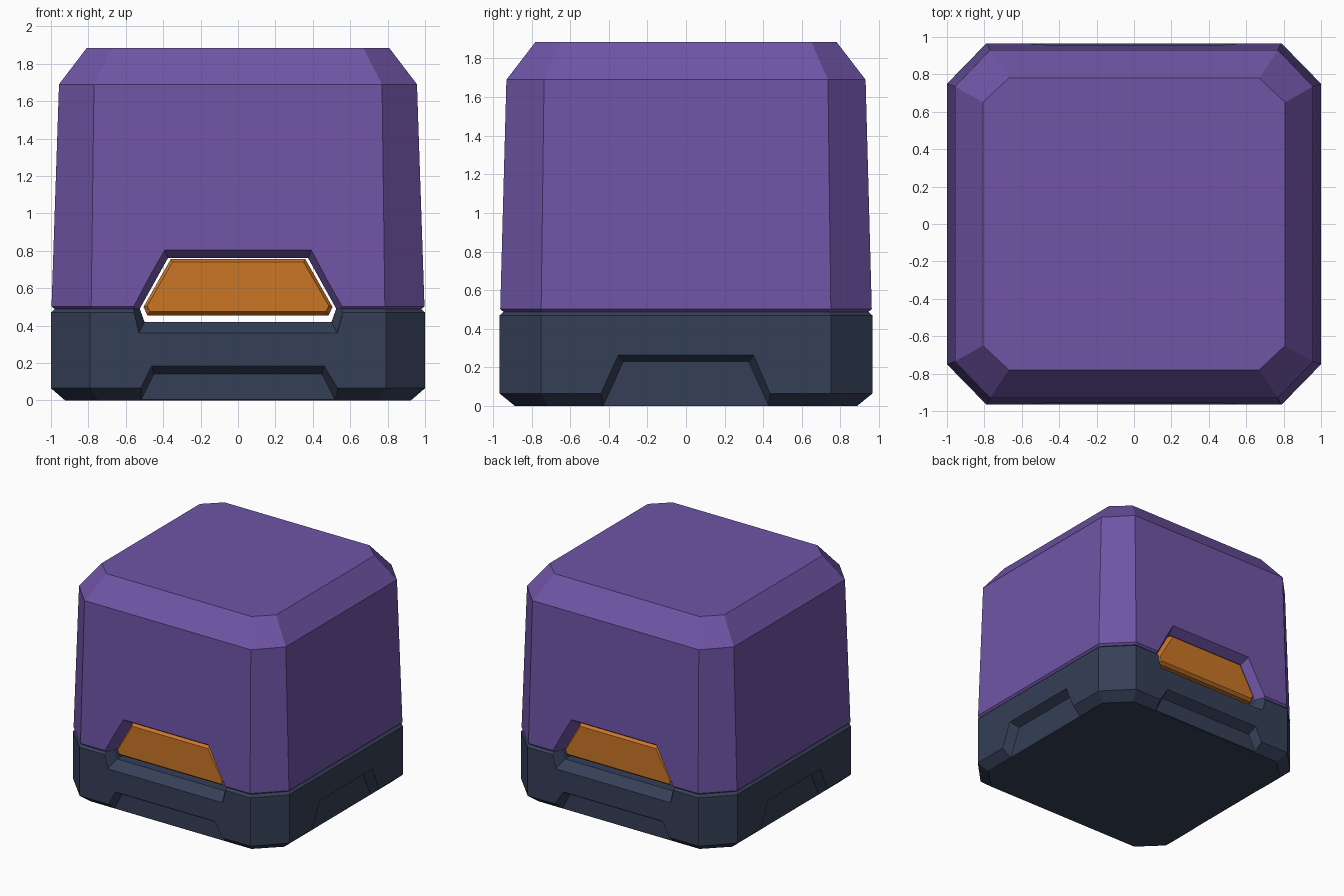
import bpy, bmesh

if "Cube" in bpy.data.objects:
    bpy.data.objects.remove(bpy.data.objects["Cube"])


def material(name, rgb):
    m = bpy.data.materials.new(name)
    m.diffuse_color = (*rgb, 1)
    m.use_nodes = True
    m.node_tree.nodes["Principled BSDF"].inputs["Base Color"].default_value = m.diffuse_color
    return m


def loft(name, rings, mat=None):
    """Closed solid through equal-length rings of 3D points."""
    bm = bmesh.new()
    loops = [[bm.verts.new(p) for p in r] for r in rings]
    n = len(loops[0])
    for a, b in zip(loops, loops[1:]):
        for i in range(n):
            j = (i + 1) % n
            bm.faces.new((a[i], a[j], b[j], b[i]))
    bm.faces.new(loops[0])
    bm.faces.new(loops[-1])
    bmesh.ops.recalc_face_normals(bm, faces=bm.faces)
    me = bpy.data.meshes.new(name)
    bm.to_mesh(me)
    bm.free()
    ob = bpy.data.objects.new(name, me)
    bpy.context.collection.objects.link(ob)
    if mat:
        me.materials.append(mat)
    return ob


def octagon(hx, hy, cx, cy, z):
    """Rectangle hx by hy whose corners are cut at cx and cy."""
    q = [(hx, -cy), (hx, cy), (cx, hy), (-cx, hy)]
    return [(x, y, z) for x, y in q + [(-x, -y) for x, y in q]]


def outline(half):
    """Mirror the right half (u, z) of a profile to a closed loop."""
    return half + [(-u, z) for u, z in reversed(half)]


def place(half, d, side):
    if side:
        return [(d, u, z) for u, z in outline(half)]
    return [(u, d, z) for u, z in outline(half)]


def flare(outer, inner):
    return [(2 * a - c, 2 * b - d) for (a, b), (c, d) in zip(outer, inner)]


def cut(target, cutter):
    m = target.modifiers.new("cut", 'BOOLEAN')
    m.operation = 'DIFFERENCE'
    m.solver = 'EXACT'
    m.object = cutter
    cutter.hide_render = True
    cutter.hide_viewport = True
    cutter.display_type = 'WIRE'


purple = material("purple", (0.16, 0.09, 0.38))
navy = material("navy", (0.035, 0.05, 0.095))
orange = material("orange", (0.60, 0.18, 0.02))

# lower base with bevelled bottom and top rim
base = loft("base", [
    octagon(0.925, 0.885, 0.745, 0.71, 0.0),
    octagon(1.0, 0.965, 0.79, 0.75, 0.065),
    octagon(1.0, 0.965, 0.79, 0.75, 0.47),
    octagon(0.98, 0.945, 0.78, 0.74, 0.488)], navy)

# tapered upper shell with wide top bevel
shell = loft("upper_shell", [
    octagon(0.98, 0.945, 0.78, 0.74, 0.488),
    octagon(0.997, 0.962, 0.785, 0.75, 0.503),
    octagon(0.957, 0.93, 0.77, 0.735, 1.69),
    octagon(0.808, 0.78, 0.67, 0.65, 1.885)], purple)

# opening through front and back
outer = [(0.53, 0.36), (0.565, 0.49), (0.395, 0.81)]
inner = [(0.50, 0.42), (0.525, 0.49), (0.375, 0.76)]
wide = flare(outer, inner)
opening = loft("opening_cutter", [
    place(wide, -1.045, False), place(inner, -0.885, False),
    place(inner, 0.885, False), place(wide, 1.045, False)])
cut(base, opening)
cut(shell, opening)

# shallow recesses along the bottom of all four sides
recesses = [("front", False, -1, 0.965, [(0.62, -0.1), (0.46, 0.185)], [(0.57, -0.1), (0.45, 0.14)]),
            ("back", False, 1, 0.965, [(0.62, -0.1), (0.46, 0.185)], [(0.57, -0.1), (0.45, 0.14)]),
            ("left", True, -1, 1.0, [(0.51, -0.1), (0.35, 0.265)], [(0.475, -0.1), (0.325, 0.23)]),
            ("right", True, 1, 1.0, [(0.51, -0.1), (0.35, 0.265)], [(0.475, -0.1), (0.325, 0.23)])]
for name, side, s, d, big, small in recesses:
    cut(base, loft(name + "_recess_cutter", [
        place(flare(big, small), s * (d + 0.075), side),
        place(small, s * (d - 0.075), side)]))

# orange block showing in both openings, with bevelled ends
full = [(0.485, 0.455), (0.505, 0.50), (0.36, 0.755)]
face = [(0.47, 0.475), (0.485, 0.505), (0.35, 0.74)]
loft("orange_insert", [
    place(face, -0.90, False), place(full, -0.875, False),
    place(full, 0.875, False), place(face, 0.90, False)], orange)
